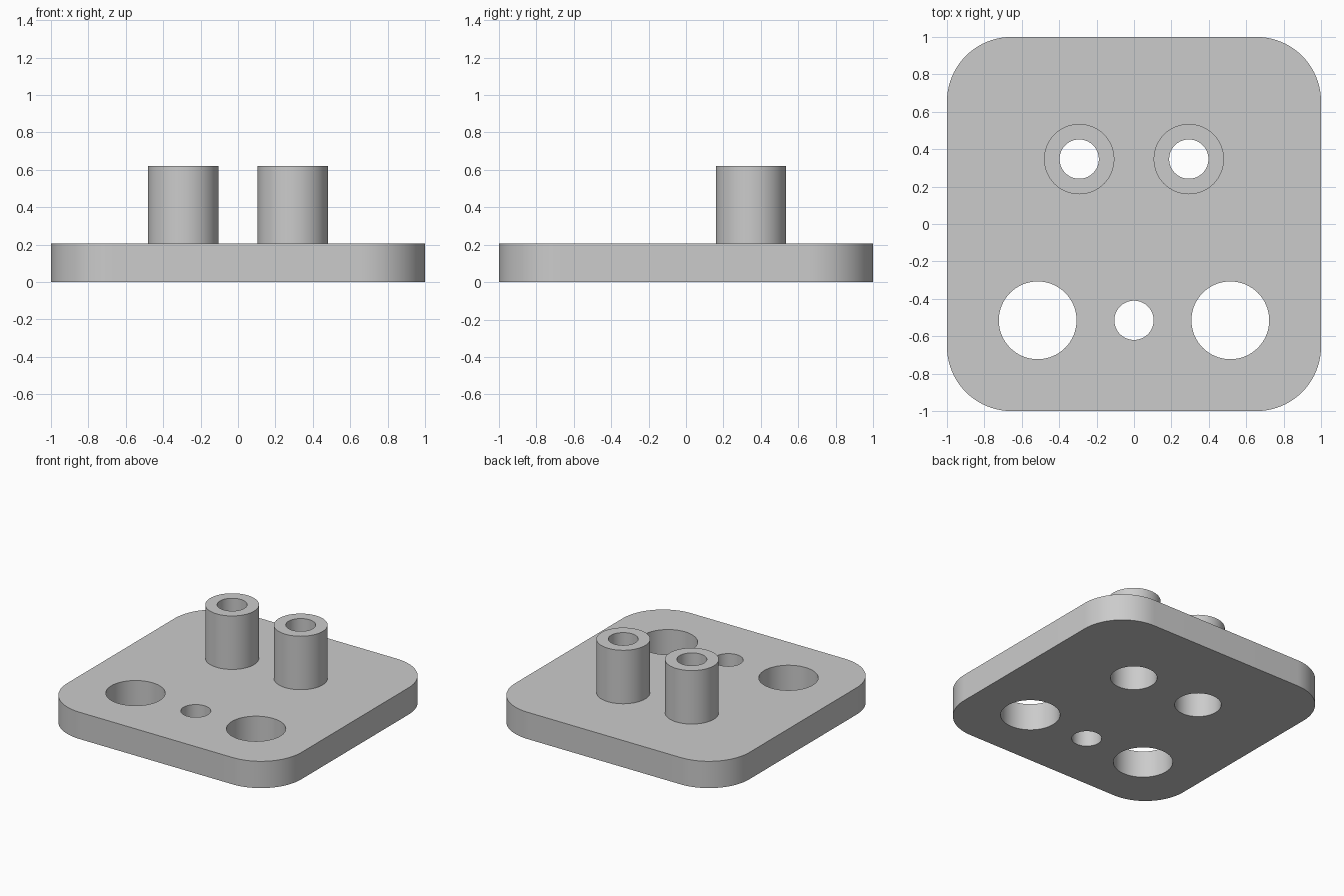
import bpy
import bmesh
from math import cos, sin, pi, radians

if "Cube" in bpy.data.objects:
    bpy.data.objects.remove(bpy.data.objects["Cube"], do_unlink=True)

PLATE_TOP = 0.207
BOSS_TOP = 0.62
BOSS_X, BOSS_Y = 0.293, 0.347
BORE_R = 0.163       # wide bore from the underside
HOLE_R = 0.105       # narrow screw hole

grey = bpy.data.materials.new("plain grey")
grey.use_nodes = True
colour = (0.6, 0.6, 0.6, 1)
grey.diffuse_color = colour
grey.node_tree.nodes["Principled BSDF"].inputs["Base Color"].default_value = colour


def finish(obj):
    obj.data.materials.clear()
    obj.data.materials.append(grey)
    bpy.ops.object.select_all(action='DESELECT')
    obj.select_set(True)
    bpy.context.view_layer.objects.active = obj
    bpy.ops.object.shade_smooth_by_angle(angle=radians(30))


def arc(cx, cy, r, start, end, steps):
    angles = [start + (end - start) * i / steps for i in range(steps + 1)]
    return [(cx + r * cos(a), cy + r * sin(a)) for a in angles]


def circle(cx, cy, r, steps=64):
    return arc(cx, cy, r, 0, 2 * pi, steps)[:-1]


def rounded_square(half, r, steps=20):
    c = half - r
    points = []
    for i, (sx, sy) in enumerate([(1, 1), (-1, 1), (-1, -1), (1, -1)]):
        points += arc(sx * c, sy * c, r, i * pi / 2, (i + 1) * pi / 2, steps)
    return points


def slab(name, outlines, z0, z1):
    """Flat plate from an outer outline and hole outlines."""
    curve = bpy.data.curves.new(name, 'CURVE')
    curve.dimensions = '2D'
    curve.fill_mode = 'BOTH'
    curve.extrude = (z1 - z0) / 2
    for outline in outlines:
        spline = curve.splines.new('POLY')
        spline.points.add(len(outline) - 1)
        for p, (x, y) in zip(spline.points, outline):
            p.co = (x, y, 0, 1)
        spline.use_cyclic_u = True
    temp = bpy.data.objects.new(name + "_outline", curve)
    bpy.context.collection.objects.link(temp)
    bpy.context.view_layer.update()
    mesh = bpy.data.meshes.new_from_object(
        temp.evaluated_get(bpy.context.evaluated_depsgraph_get()))
    bpy.data.objects.remove(temp)
    obj = bpy.data.objects.new(name, mesh)
    obj.location.z = (z0 + z1) / 2
    bpy.context.collection.objects.link(obj)
    # Weld caps to walls so the plate is solid
    bm = bmesh.new()
    bm.from_mesh(mesh)
    bmesh.ops.remove_doubles(bm, verts=bm.verts, dist=0.0001)
    bmesh.ops.recalc_face_normals(bm, faces=bm.faces)
    bm.to_mesh(mesh)
    bm.free()
    finish(obj)


def lathe(name, profile, x, y, steps=64):
    """Closed (radius, height) profile turned about z."""
    bm = bmesh.new()
    rings = [[bm.verts.new((px, py, z)) for px, py in circle(0, 0, r, steps)]
             for r, z in profile]
    for a, b in zip(rings, rings[1:] + rings[:1]):
        for i in range(steps):
            j = (i + 1) % steps
            bm.faces.new((a[i], a[j], b[j], b[i]))
    bmesh.ops.recalc_face_normals(bm, faces=bm.faces)
    mesh = bpy.data.meshes.new(name)
    bm.to_mesh(mesh)
    bm.free()
    obj = bpy.data.objects.new(name, mesh)
    obj.location = (x, y, 0)
    bpy.context.collection.objects.link(obj)
    finish(obj)


# Base plate with two large holes, a centre hole and the boss bores
outlines = [rounded_square(1, 0.345), circle(0, -0.515, HOLE_R)]
for side in (-1, 1):
    outlines.append(circle(side * 0.515, -0.515, 0.208))
    outlines.append(circle(side * BOSS_X, BOSS_Y, BORE_R))
slab("base_plate", outlines, 0, PLATE_TOP)

# Hollow bosses: narrow hole at the top, wide bore below
shoulder = PLATE_TOP * 2
boss = [(0.188, PLATE_TOP), (0.188, BOSS_TOP), (HOLE_R, BOSS_TOP),
        (HOLE_R, shoulder), (BORE_R, shoulder), (BORE_R, PLATE_TOP)]
for name, side in (("right_boss", -1), ("left_boss", 1)):
    lathe(name, boss, side * BOSS_X, BOSS_Y)
